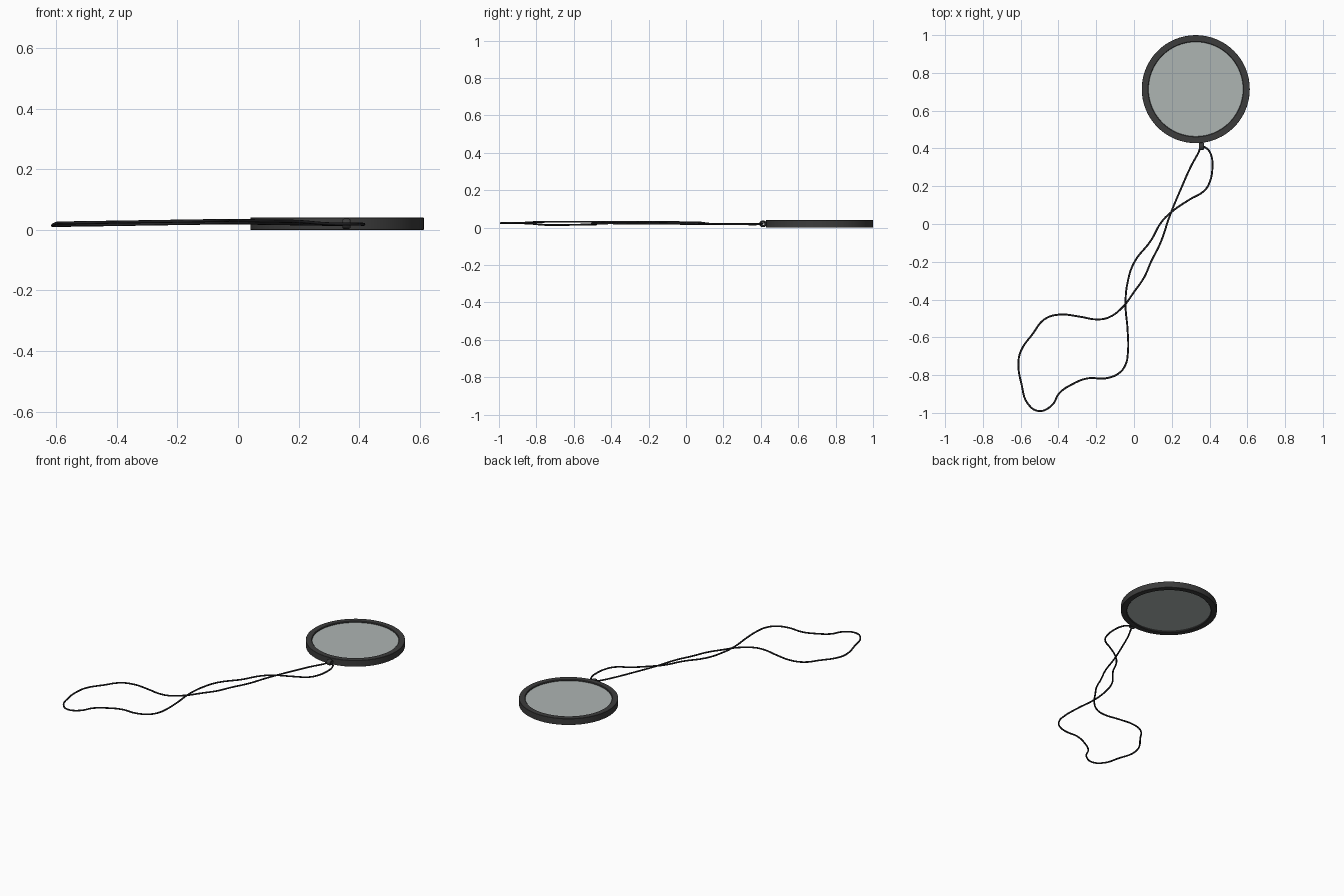
import bpy, bmesh, math

if "Cube" in bpy.data.objects:
    bpy.data.objects.remove(bpy.data.objects["Cube"])

CX, CY = 0.327, 0.714      # centre of the round frame
SEG = 64


def material(name, rgb):
    m = bpy.data.materials.new(name)
    m.diffuse_color = (*rgb, 1)
    m.use_nodes = True
    m.node_tree.nodes["Principled BSDF"].inputs["Base Color"].default_value = m.diffuse_color
    return m


dark = material("dark_frame", (0.045, 0.045, 0.045))
black = material("black_cord", (0.015, 0.015, 0.017))
glass = material("grey_glass", (0.42, 0.46, 0.45))


def lathe(name, profile, mat, closed):
    """Spin an (r, z) profile around the frame's axis."""
    bm = bmesh.new()
    rings = []
    for r, z in profile:
        rings.append([bm.verts.new((r * math.cos(2 * math.pi * i / SEG),
                                    r * math.sin(2 * math.pi * i / SEG), z))
                      for i in range(SEG)])
    pairs = list(zip(rings, rings[1:]))
    if closed:
        pairs.append((rings[-1], rings[0]))
    else:
        bm.faces.new(rings[0])
        bm.faces.new(rings[-1])
    for a, b in pairs:
        for i in range(SEG):
            j = (i + 1) % SEG
            bm.faces.new((a[i], a[j], b[j], b[i]))
    bmesh.ops.recalc_face_normals(bm, faces=bm.faces)
    me = bpy.data.meshes.new(name)
    bm.to_mesh(me)
    bm.free()
    ob = bpy.data.objects.new(name, me)
    ob.location = (CX, CY, 0)
    me.materials.append(mat)
    bpy.context.collection.objects.link(ob)
    smooth(ob)
    return ob


def smooth(ob):
    bpy.ops.object.select_all(action='DESELECT')
    ob.select_set(True)
    bpy.context.view_layer.objects.active = ob
    bpy.ops.object.shade_smooth_by_angle(angle=math.radians(30))


# round frame and the lens recessed slightly on both sides
lathe("lens_frame", [(0.285, 0.0), (0.286, 0.001), (0.286, 0.039), (0.285, 0.04),
                     (0.253, 0.04), (0.250, 0.037), (0.250, 0.003), (0.253, 0.0)],
      dark, True)
lathe("lens", [(0.251, 0.008), (0.251, 0.032)], glass, False)

# small upright eyelet holding the cord
bpy.ops.mesh.primitive_torus_add(major_radius=0.014, minor_radius=0.007,
                                 major_segments=24, minor_segments=10,
                                 location=(0.358, 0.412, 0.02),
                                 rotation=(0, math.pi / 2, 0))
eyelet = bpy.context.object
eyelet.name = "cord_eyelet"
eyelet.scale = (0.85, 1, 2)
eyelet.data.materials.append(dark)
smooth(eyelet)

# cord: outgoing strand to the far tip, then the returning strand above it
out = [(.358, .408), (.34, .375), (.304, .31), (.25, .19), (.19, .045), (.14, -.10),
       (.09, -.20), (.055, -.28), (0, -.36), (-.06, -.44), (-.135, -.495),
       (-.20, -.505), (-.29, -.49), (-.40, -.48), (-.475, -.505),
       (-.535, -.58), (-.60, -.675), (-.612, -.745)]
back = [(-.595, -.85), (-.563, -.95), (-.505, -.99), (-.435, -.96), (-.395, -.895),
        (-.33, -.85), (-.245, -.817), (-.15, -.817), (-.08, -.79), (-.045, -.745),
        (-.032, -.675), (-.034, -.56), (-.045, -.425), (-.034, -.31), (0, -.205),
        (.09, -.087), (.145, .01), (.20, .065), (.295, .13), (.373, .177),
        (.40, .22), (.415, .30), (.405, .373), (.382, .402)]


def height(x, lift):
    return 0.014 + 0.009 * max(0, 1 - abs(x + 0.03) / 0.58) + lift


points = [(x, y, height(x, 0)) for x, y in out]
points += [(x, y, height(x, 0.008 if x < 0.25 else 0.002)) for x, y in back]
points[0] = (*out[0], 0.02)

curve = bpy.data.curves.new("cord", 'CURVE')
curve.dimensions = '3D'
curve.resolution_u = 5
curve.bevel_depth = 0.005
curve.bevel_resolution = 2
spline = curve.splines.new('BEZIER')
spline.bezier_points.add(len(points) - 1)
for bp, co in zip(spline.bezier_points, points):
    bp.co = co
    bp.handle_left_type = bp.handle_right_type = 'AUTO'
spline.use_cyclic_u = True
curve.materials.append(black)
bpy.context.collection.objects.link(bpy.data.objects.new("cord", curve))
